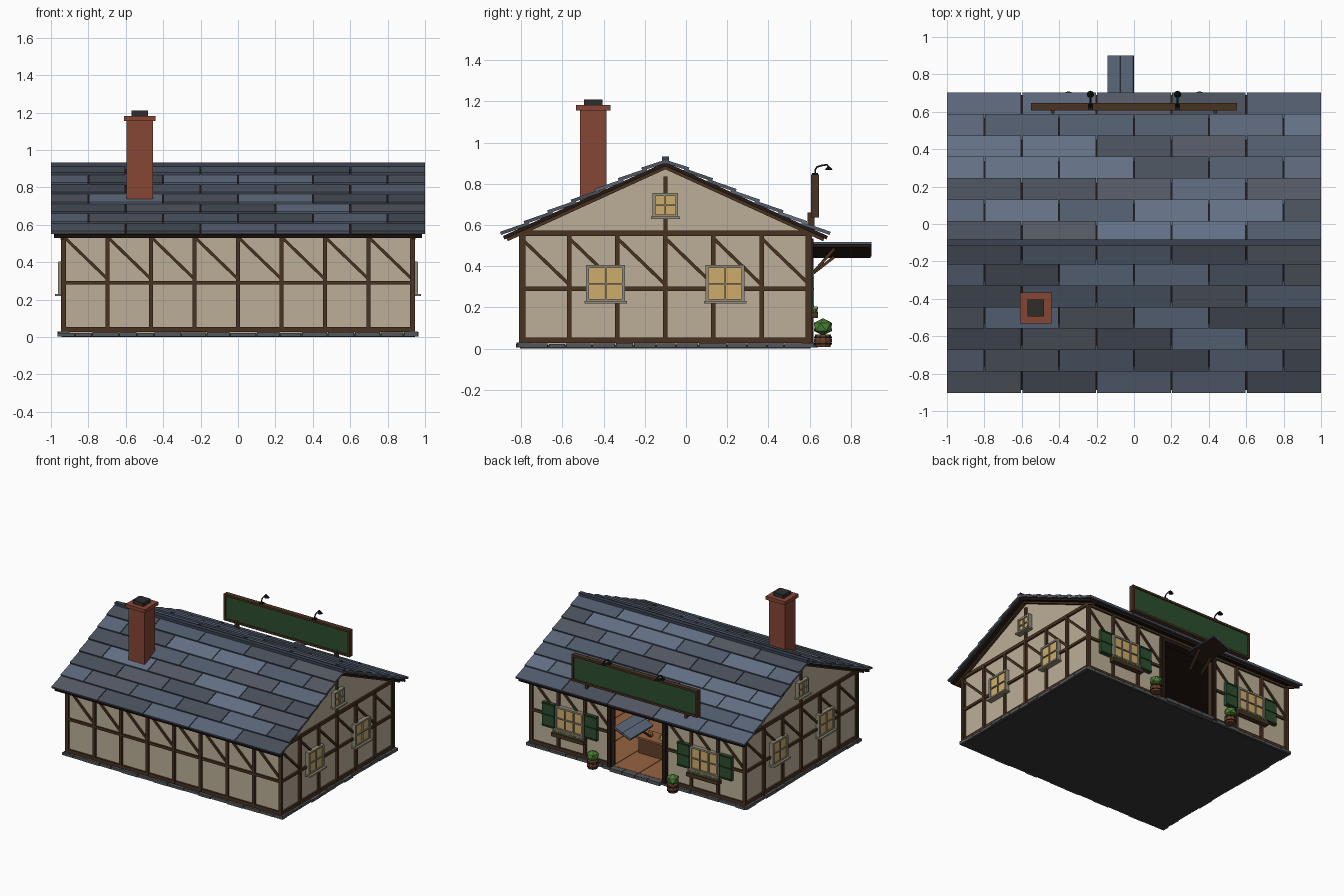
import bpy, bmesh, random
from math import atan2, hypot, radians, pi
from mathutils import Matrix, Vector

if "Cube" in bpy.data.objects:
    bpy.data.objects.remove(bpy.data.objects["Cube"])

random.seed(4)
I = Matrix.Identity(4)
parts = {}
T = Matrix.Translation


def bm_of(part, color):
    return parts.setdefault(part, (bmesh.new(), color))[0]


def box(part, color, lo, hi, M=I):
    lo, hi = Vector(lo), Vector(hi)
    S = Matrix.Diagonal((*(hi - lo), 1))
    bmesh.ops.create_cube(bm_of(part, color), size=1, matrix=M @ T((lo + hi) / 2) @ S)


def wbox(part, color, M, u0, u1, v0, v1, n0, n1):
    """Box in wall frame: u right, v up, n outward."""
    box(part, color, (u0, -n1, v0), (u1, -n0, v1), M)


def beam(part, color, M, p, q, w, n0, n1):
    """Straight beam between two wall points."""
    du, dv = q[0] - p[0], q[1] - p[1]
    R = M @ T(((p[0] + q[0]) / 2, 0, (p[1] + q[1]) / 2)) @ Matrix.Rotation(-atan2(dv, du), 4, 'Y')
    l = hypot(du, dv) / 2
    box(part, color, (-l, -n1, -w / 2), (l, -n0, w / 2), R)


def cone(part, color, r1, r2, h, loc, n=8, R=I):
    bmesh.ops.create_cone(bm_of(part, color), cap_ends=True, segments=n, radius1=r1,
                          radius2=r2, depth=h, matrix=T(loc) @ R)


def frame(deg, x, y):
    return T((x, y, 0)) @ Matrix.Rotation(radians(deg), 4, 'Z')


TIMBER, PLASTER, STONE = (.29, .21, .15), (.73, .68, .59), (.33, .34, .35)
FRAME, GLASS, GREEN = (.58, .55, .48), (.80, .67, .42), (.19, .31, .20)
DARK, WOOD, BRICK = (.16, .12, .10), (.58, .39, .26), (.52, .28, .22)
LEAF, IRON = (.30, .50, .22), (.12, .12, .13)
FRONT, RIGHT = frame(0, 0, -.79), frame(90, .93, -.1)
BACK, LEFT = frame(180, 0, .59), frame(270, -.93, -.1)

# Base slab, perimeter stones and interior floor
box("base_slab", (.22, .22, .22), (-.945, -.805, 0), (.945, .605, .018))
for M, half, off in ((FRONT, .965, 0), (BACK, .965, 0), (RIGHT, .715, 0), (LEFT, .715, 0)):
    u = -half
    while u < half - .01:
        w = min(random.uniform(.08, .15), half - u)
        wbox("foundation_stones", STONE, M, u, u + w - .005, .004, random.uniform(.022, .03),
             -.03, random.uniform(.025, .035))
        u += w
for i in range(8):
    box("floor_boards", WOOD, (-.9 + i * .225, -.76, .018), (-.68 + i * .225, .59, .032))
box("ceiling", DARK, (-.92, -.78, .545), (.92, .58, .56))

# Plaster walls
wbox("front_wall", PLASTER, FRONT, -.93, .93, .018, .57, -.03, 0)
for s in (-1, 1):
    wbox("back_wall", PLASTER, BACK, min(s * .24, s * .93), max(s * .24, s * .93), .018, .57, -.03, 0)
wbox("back_wall", PLASTER, BACK, -.24, .24, .52, .57, -.03, 0)
for name, M in (("right_gable_wall", RIGHT), ("left_gable_wall", LEFT)):
    bm = bm_of(name, PLASTER)
    prof = [(-.69, .018), (.69, .018), (.69, .565), (0, .885), (-.69, .565)]
    f = bm.faces.new([bm.verts.new(M @ Vector((u, 0, v))) for u, v in prof])
    g = bmesh.ops.extrude_face_region(bm, geom=[f])
    bmesh.ops.translate(bm, verts=[v for v in g["geom"] if isinstance(v, bmesh.types.BMVert)],
                        vec=M.to_3x3() @ Vector((0, .03, 0)))


# Half-timber framing: posts, rails and braces
def timbers(part, M, half, bays, door=False):
    step, D = 2 * half / bays, .014
    for i in range(bays + 1):
        u = -half + i * step
        if not (door and abs(u) < .1):
            beam(part, TIMBER, M, (u, .03), (u, .56), .022, -.01, D + .003)
    for i in range(bays):
        u = -half + i * step
        if not (door and abs(u + step / 2) < .24):
            beam(part, TIMBER, M, (u, .535), (u + step, .31), .016, 0, D - .002)
            for v, w in ((.04, .026), (.29, .02)):
                beam(part, TIMBER, M, (u, v), (u + step, v), w, 0, D)
    beam(part, TIMBER, M, (-half, .56), (half, .56), .026, 0, D)


timbers("front_timbers", FRONT, .93, 8)
timbers("back_timbers", BACK, .93, 8, True)
for part, M in (("right_timbers", RIGHT), ("left_timbers", LEFT)):
    timbers(part, M, .70, 6)
    beam(part, TIMBER, M, (0, .56), (0, .835), .02, 0, .014)
    for s in (-1, 1):
        beam(part, TIMBER, M, (0, .882), (s * .77, .531), .022, 0, .02)


# Windows with frame, muntins and sill
def window(part, M, u, v, w, h, cols):
    wbox(part + "_glass", GLASS, M, u - w / 2, u + w / 2, v - h / 2, v + h / 2, 0, .022)
    for i in range(cols + 1):
        t = .014 if i in (0, cols) else .008
        x = u - w / 2 + w * i / cols
        wbox(part + "_frame", FRAME, M, x - t / 2, x + t / 2, v - h / 2, v + h / 2, 0, .032)
    for i in range(3):
        t = .014 if i != 1 else .008
        z = v - h / 2 + h * i / 2
        wbox(part + "_frame", FRAME, M, u - w / 2 - .007, u + w / 2 + .007, z - t / 2, z + t / 2, 0, .031)
    wbox(part + "_sill", FRAME, M, u - w / 2 - .016, u + w / 2 + .016, v - h / 2 - .014,
         v - h / 2 - .002, 0, .048)


for part, M in (("right_window", RIGHT), ("left_window", LEFT)):
    for s in (-1, 1):
        window(part, M, s * .29, .315, .175, .165, 2)
    window(part, M, 0, .695, .11, .105, 2)

# Shop-front windows with shutters and flower boxes, and planters
for s in (-1, 1):
    c = s * .59
    window("shop_window", BACK, c, .29, .23, .17, 3)
    for k in (-1, 1):
        a = c + k * .185
        wbox("shutters", GREEN, BACK, a - .052, a + .052, .195, .385, 0, .026)
        for z in (.20, .285, .37):
            wbox("shutter_slats", (.15, .25, .16), BACK, a - .052, a + .052, z, z + .01, .02, .031)
    wbox("flower_boxes", TIMBER, BACK, c - .14, c + .14, .148, .178, .01, .052)
    for i in range(9):
        P = T((c - .12 + i * .03, -.034, .183)) @ Matrix.Diagonal((1, .8, .8, 1))
        bmesh.ops.create_icosphere(bm_of("box_foliage", LEAF), subdivisions=1, radius=.02, matrix=BACK @ P)
        col = ((.75, .3, .35), (.85, .8, .7), (.5, .4, .7))[i % 3]
        bmesh.ops.create_icosphere(bm_of("flowers_%d" % (i % 3), col), subdivisions=1, radius=.008,
                                   matrix=BACK @ T((c - .12 + i * .03, -.045, .197)))
    x = s * .35
    cone("planter_barrels", (.42, .26, .17), .036, .044, .03, (x, .665, .023), 10)
    cone("planter_barrels", (.42, .26, .17), .044, .038, .03, (x, .665, .053), 10)
    for z in (.024, .055):
        cone("barrel_hoops", IRON, .044, .044, .007, (x, .665, z), 10)
    bmesh.ops.create_icosphere(bm_of("planter_bushes", LEAF), subdivisions=1, radius=.05,
                               matrix=T((x, .665, .105)) @ Matrix.Rotation(s, 4, 'Z') @ Matrix.Diagonal((1, 1, .85, 1)))

# Door frame, threshold, awning and its struts
for s in (-1, 1):
    wbox("door_frame", DARK, BACK, s * .24 - .016, s * .24 + .016, .02, .53, -.03, .03)
wbox("door_frame", DARK, BACK, -.256, .256, .505, .535, -.03, .03)
for i in range(4):
    wbox("threshold_stones", STONE, BACK, -.22 + i * .11, -.115 + i * .11, .004, .03, -.02, .05)
for i in range(2):
    beam("awning_slates", (.36, .41, .48), I, (-.14 + i * .07, .452 + i * .03), (-.072 + i * .07, .482 + i * .03),
         .012, -.90, -.61)
beam("awning_board", DARK, I, (-.136, .444), (-.003, .499), .012, -.895, -.61)
for x, z in ((-.12, .445), (-.015, .485)):
    beam("awning_struts", TIMBER, RIGHT @ T((0, .93 - x, 0)), (.71, .36), (.82, z), .014, -.007, .007)

# Counter inside the shop
box("counter", (.38, .26, .18), (-.2, .2, .03), (.2, .31, .15))
box("counter_top", WOOD, (-.215, .185, .15), (.215, .325, .165))
for x in (-.08, .03, .13):
    cone("counter_goods", (.75, .55, .25), .022, .014, .035, (x, .26, .182), 8)

# Roof: deck, staggered slates and ridge (u runs along y, n along x)
ROOF = frame(90, 0, -.1)
z_at = lambda d: .908 - .455 * d
slates = [(.29, .32, .36), (.32, .36, .42), (.36, .40, .47), (.39, .44, .52), (.33, .35, .39)]
for s in (-1, 1):
    beam("roof_deck", DARK, ROOF, (0, z_at(0) - .013), (s * .785, z_at(.785) - .013), .018, -.985, .985)
    for r in range(7):
        d0, d1 = max(0, r * .8 / 7 - .025), (r + 1) * .8 / 7
        first = -.6 if r % 2 == 0 else -.8
        edges = [-1] + [first + .4 * i for i in range(5) if first + .4 * i < .95] + [1]
        for a, b in zip(edges, edges[1:]):
            k = random.randrange(5)
            beam("roof_slates_%d" % k, slates[k], ROOF, (s * d0, z_at(d0)), (s * d1, z_at(d1) + .015),
                 .016, a + (.003 if a > -1 else 0), b - (.003 if b < 1 else 0))
box("ridge_cap", (.24, .27, .32), (-1, -.117, .895), (1, -.083, .932))

# Chimney
box("chimney_stack", BRICK, (-.595, -.515, .69), (-.455, -.385, 1.16))
box("chimney_cap", BRICK, (-.61, -.533, 1.155), (-.44, -.367, 1.182))
box("chimney_flue", (.2, .19, .19), (-.57, -.495, 1.18), (-.48, -.405, 1.21))

# Roof sign board with frame, legs and gooseneck lamps
box("sign_panel", GREEN, (-.54, .615, .65), (.54, .637, .84))
for z in (.635, .828):
    box("sign_frame", TIMBER, (-.55, .607, z), (.55, .646, z + .016))
for s in (-1, 1):
    box("sign_frame", TIMBER, (s * .542 - .008, .607, .64), (s * .542 + .008, .646, .84))
    box("sign_legs", TIMBER, (s * .435 - .01, .59, .57), (s * .435 + .01, .625, .66))
    cu = bpy.data.curves.new("lamp_arm", 'CURVE')
    cu.dimensions, cu.bevel_depth, cu.bevel_resolution = '3D', .005, 1
    sp = cu.splines.new('POLY')
    pts = [(.627, .84), (.627, .868), (.637, .882), (.66, .889), (.685, .892), (.692, .88)]
    sp.points.add(len(pts) - 1)
    for p, (y, z) in zip(sp.points, pts):
        p.co = (s * .233, y, z, 1)
    ob = bpy.data.objects.new("lamp_arm", cu)
    bpy.context.collection.objects.link(ob)
    m = bpy.data.materials.new("lamp_iron")
    m.diffuse_color = (.013, .013, .015, 1)
    m.use_nodes = True
    m.node_tree.nodes["Principled BSDF"].inputs["Base Color"].default_value = m.diffuse_color
    cu.materials.append(m)
    cone("lamp_shades", IRON, .02, .006, .018, (s * .233, .693, .875), 8)
    box("lamp_mounts", IRON, (s * .233 - .014, .612, .84), (s * .233 + .014, .642, .853))

# Turn every collected part into an object with its colour
for name, (bm, color) in parts.items():
    bmesh.ops.recalc_face_normals(bm, faces=bm.faces)
    me = bpy.data.meshes.new(name)
    bm.to_mesh(me)
    bm.free()
    m = bpy.data.materials.new(name)
    m.diffuse_color = (*[c ** 2.2 for c in color], 1)
    m.use_nodes = True
    m.node_tree.nodes["Principled BSDF"].inputs["Base Color"].default_value = m.diffuse_color
    me.materials.append(m)
    bpy.context.collection.objects.link(bpy.data.objects.new(name, me))
